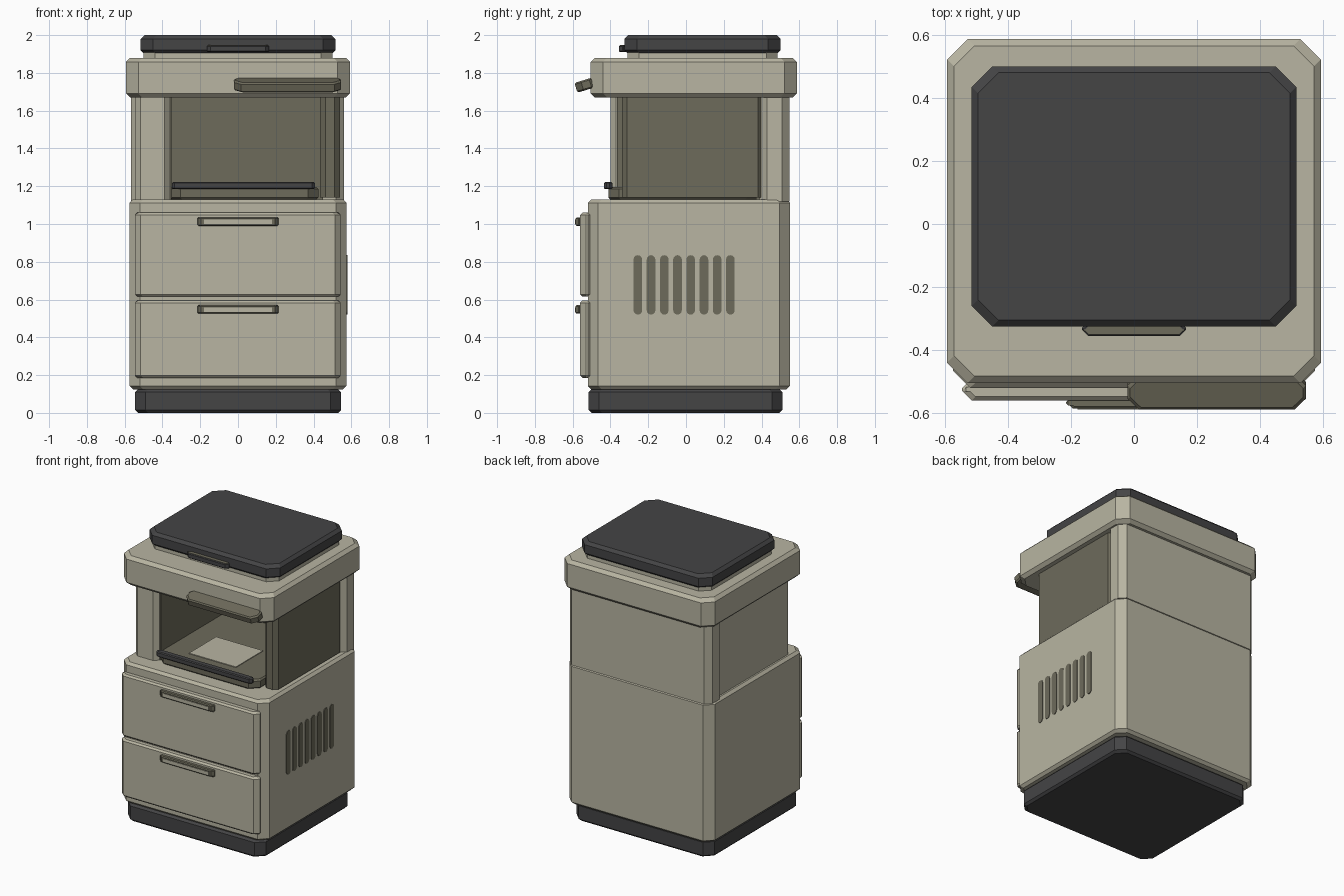
import bpy, bmesh, math
from mathutils import Matrix, Vector

cube = bpy.data.objects.get("Cube")
if cube:
    bpy.data.objects.remove(cube, do_unlink=True)


def material(name, rgb):
    m = bpy.data.materials.new(name)
    m.use_nodes = True
    m.diffuse_color = (*rgb, 1)
    m.node_tree.nodes["Principled BSDF"].inputs["Base Color"].default_value = (*rgb, 1)
    return m


BEIGE = material("warm_beige", (0.48, 0.46, 0.36))
OLIVE = material("dark_olive", (0.155, 0.147, 0.105))
BLACK = material("charcoal", (0.058, 0.058, 0.060))


def finish(name, bm, mat):
    bmesh.ops.recalc_face_normals(bm, faces=bm.faces[:])
    mesh = bpy.data.meshes.new(name)
    bm.to_mesh(mesh)
    bm.free()
    mesh.materials.append(mat)
    obj = bpy.data.objects.new(name, mesh)
    bpy.context.collection.objects.link(obj)
    return obj


def block(name, mat, xs, ys, zs, corner=0.03, edge=0.015):
    """Box with cut vertical corners and a bevelled top and bottom rim."""
    bm = bmesh.new()
    levels = [(zs[0], edge), (zs[0] + edge, 0), (zs[1] - edge, 0), (zs[1], edge)]
    if not edge:
        levels = [(zs[0], 0), (zs[1], 0)]
    rings = []
    for z, inset in levels:
        x0, x1 = xs[0] + inset, xs[1] - inset
        y0, y1 = ys[0] + inset, ys[1] - inset
        c = corner
        if c:
            plan = [(x0 + c, y0), (x1 - c, y0), (x1, y0 + c), (x1, y1 - c),
                    (x1 - c, y1), (x0 + c, y1), (x0, y1 - c), (x0, y0 + c)]
        else:
            plan = [(x0, y0), (x1, y0), (x1, y1), (x0, y1)]
        rings.append([bm.verts.new((x, y, z)) for x, y in plan])
    n = len(rings[0])
    for low, high in zip(rings, rings[1:]):
        for i in range(n):
            j = (i + 1) % n
            bm.faces.new((low[i], low[j], high[j], high[i]))
    bm.faces.new(rings[0])
    bm.faces.new(rings[-1])
    return finish(name, bm, mat)


# Plinth and lower cabinet
block("plinth", BLACK, (-0.545, 0.545), (-0.515, 0.51), (0, 0.125), 0.055, 0.015)
block("lower_cabinet", BEIGE, (-0.575, 0.575), (-0.52, 0.55), (0.125, 1.13), 0.055, 0.018)

# Drawers with slim pulls
for label, z0, z1 in (("lower", 0.185, 0.595), ("upper", 0.615, 1.06)):
    block(label + "_drawer", BEIGE, (-0.545, 0.543), (-0.56, -0.49), (z0, z1), 0.03, 0.012)
    top = z1 - 0.025
    block(label + "_drawer_pull", OLIVE, (-0.215, 0.215), (-0.585, -0.55), (top - 0.045, top), 0.02, 0.006)
    block(label + "_pull_inlay", BEIGE, (-0.18, 0.18), (-0.588, -0.58), (top - 0.036, top - 0.012), 0, 0)

# Side vents: upright slots with rounded ends
for k in range(8):
    bm = bmesh.new()
    y, r = -0.255 + 0.07 * k, 0.023
    outline = []
    for centre, start in ((0.812, 0), (0.543, math.pi)):
        for i in range(7):
            a = start + math.pi * i / 6
            outline.append(bm.verts.new((0.574, y + r * math.cos(a), centre + r * math.sin(a))))
    face = bm.faces.new(outline)
    out = bmesh.ops.extrude_face_region(bm, geom=[face])
    moved = [g for g in out["geom"] if isinstance(g, bmesh.types.BMVert)]
    bmesh.ops.translate(bm, verts=moved, vec=(0.005, 0, 0))
    finish("side_vent_%d" % (k + 1), bm, OLIVE)

# Open bay: back wall, solid side wall, dark side panel and liners
block("bay_back_wall", BEIGE, (-0.566, 0.56), (0.39, 0.547), (1.12, 1.69), 0.04, 0)
block("bay_side_wall", BEIGE, (-0.545, -0.36), (-0.40, 0.45), (1.12, 1.69), 0.03, 0)
block("bay_side_panel", OLIVE, (0.434, 0.54), (-0.34, 0.41), (1.14, 1.69), 0.028, 0)
block("bay_back_liner", OLIVE, (-0.36, 0.45), (0.37, 0.395), (1.13, 1.68), 0, 0)
block("bay_side_liner", OLIVE, (-0.365, -0.352), (-0.365, 0.39), (1.13, 1.68), 0, 0)

# Tray, its plate and front rail
block("tray", OLIVE, (-0.36, 0.425), (-0.41, 0.38), (1.13, 1.195), 0.055, 0.01)
block("tray_plate", BEIGE, (-0.18, 0.19), (-0.295, 0.01), (1.193, 1.2), 0, 0)
block("tray_rail", BLACK, (-0.35, 0.407), (-0.435, -0.39), (1.185, 1.222), 0.015, 0.006)

# Top housing, neck and lid
block("top_housing", BEIGE, (-0.593, 0.593), (-0.505, 0.587), (1.67, 1.88), 0.065, 0.022)
block("lid_neck", BEIGE, (-0.5, 0.5), (-0.31, 0.485), (1.87, 1.91), 0.06, 0)
block("lid", BLACK, (-0.515, 0.515), (-0.325, 0.5), (1.90, 2.0), 0.065, 0.02)
block("lid_pull", BLACK, (-0.165, 0.165), (-0.355, -0.31), (1.91, 1.945), 0.02, 0.005)
block("lid_pull_cap", OLIVE, (-0.16, 0.16), (-0.35, -0.325), (1.942, 1.947), 0.015, 0)

# Sloping grab handle on the housing front
grip = block("front_grip", OLIVE, (-0.02, 0.545), (-0.055, 0.06), (-0.027, 0.027), 0.035, 0.008)
grip.data.transform(Matrix.Translation(Vector((0, -0.53, 1.737))) @ Matrix.Rotation(math.radians(17), 4, "X"))
